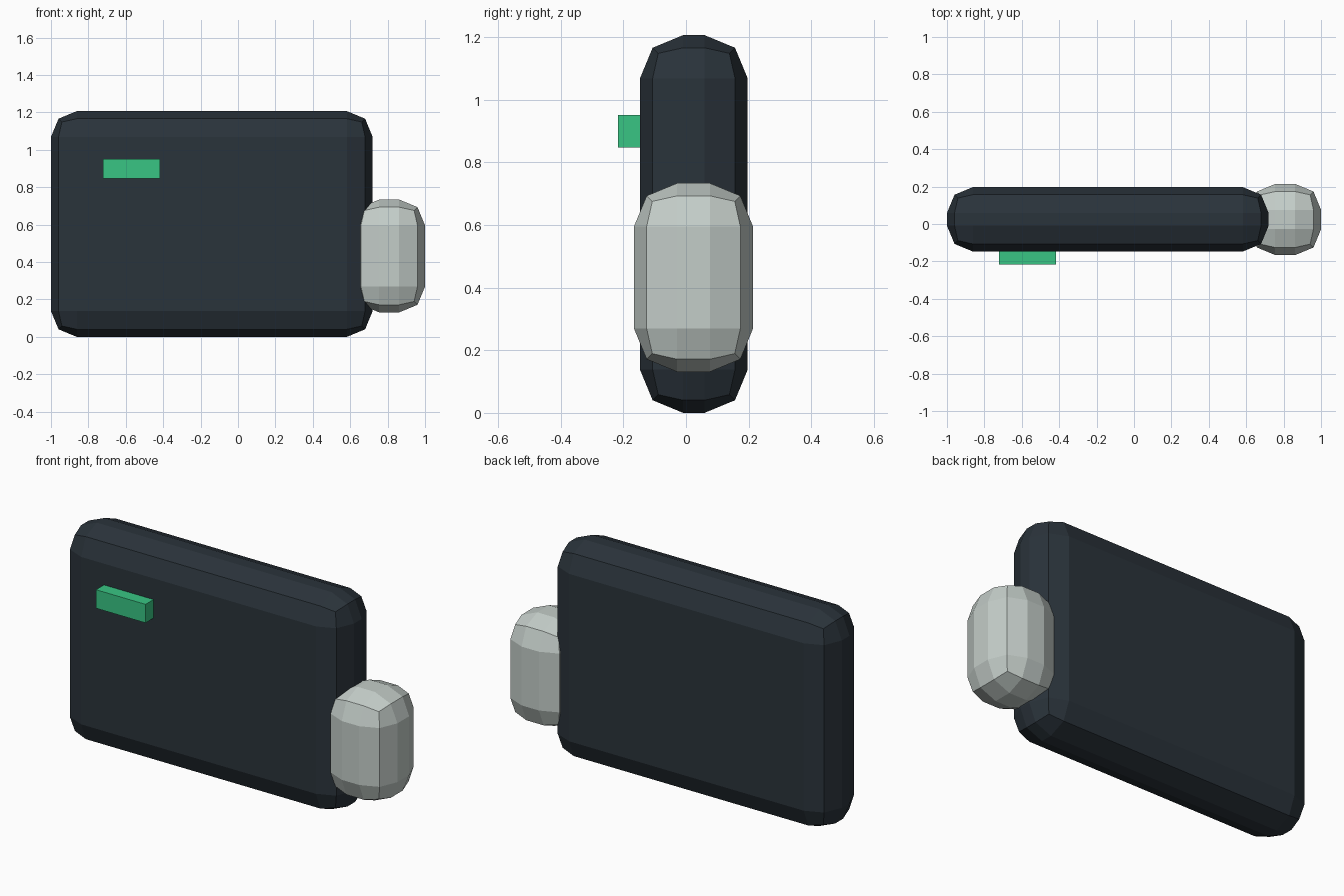
import bpy
import bmesh
from mathutils import Vector

if "Cube" in bpy.data.objects:
    bpy.data.objects.remove(bpy.data.objects["Cube"])


def material(name, rgb):
    mat = bpy.data.materials.new(name)
    mat.diffuse_color = (*rgb, 1)
    mat.use_nodes = True
    mat.node_tree.nodes["Principled BSDF"].inputs["Base Color"].default_value = mat.diffuse_color
    return mat


def block(name, low, high, mat, bevel=0):
    """Flat-shaded box between two corners, with optional two-step rounding."""
    low, high = Vector(low), Vector(high)
    size, centre = high - low, (low + high) / 2
    bm = bmesh.new()
    bmesh.ops.create_cube(bm, size=1)
    for v in bm.verts:
        v.co = Vector(c * s for c, s in zip(v.co, size))
    mesh = bpy.data.meshes.new(name)
    bm.to_mesh(mesh)
    bm.free()
    mesh.materials.append(mat)
    obj = bpy.data.objects.new(name, mesh)
    obj.location = centre
    bpy.context.collection.objects.link(obj)
    if bevel:
        mod = obj.modifiers.new("rounding", 'BEVEL')
        mod.width = bevel
        mod.segments = 2
        mod.limit_method = 'NONE'
    return obj


dark = material("dark_shell", (0.023, 0.033, 0.043))
grey = material("pale_grey", (0.55, 0.61, 0.58))
green = material("green_light", (0.04, 0.56, 0.23))

# Main slab
block("body", (-1.0, -0.147, 0.0), (0.72, 0.197, 1.207), dark, 0.138)
# Rounded side grip
block("side_grip", (0.617, -0.166, 0.131), (1.0, 0.214, 0.734), grey, 0.138)
# Small light on the front face
block("indicator_light", (-0.722, -0.217, 0.848), (-0.417, -0.132, 0.951), green)
